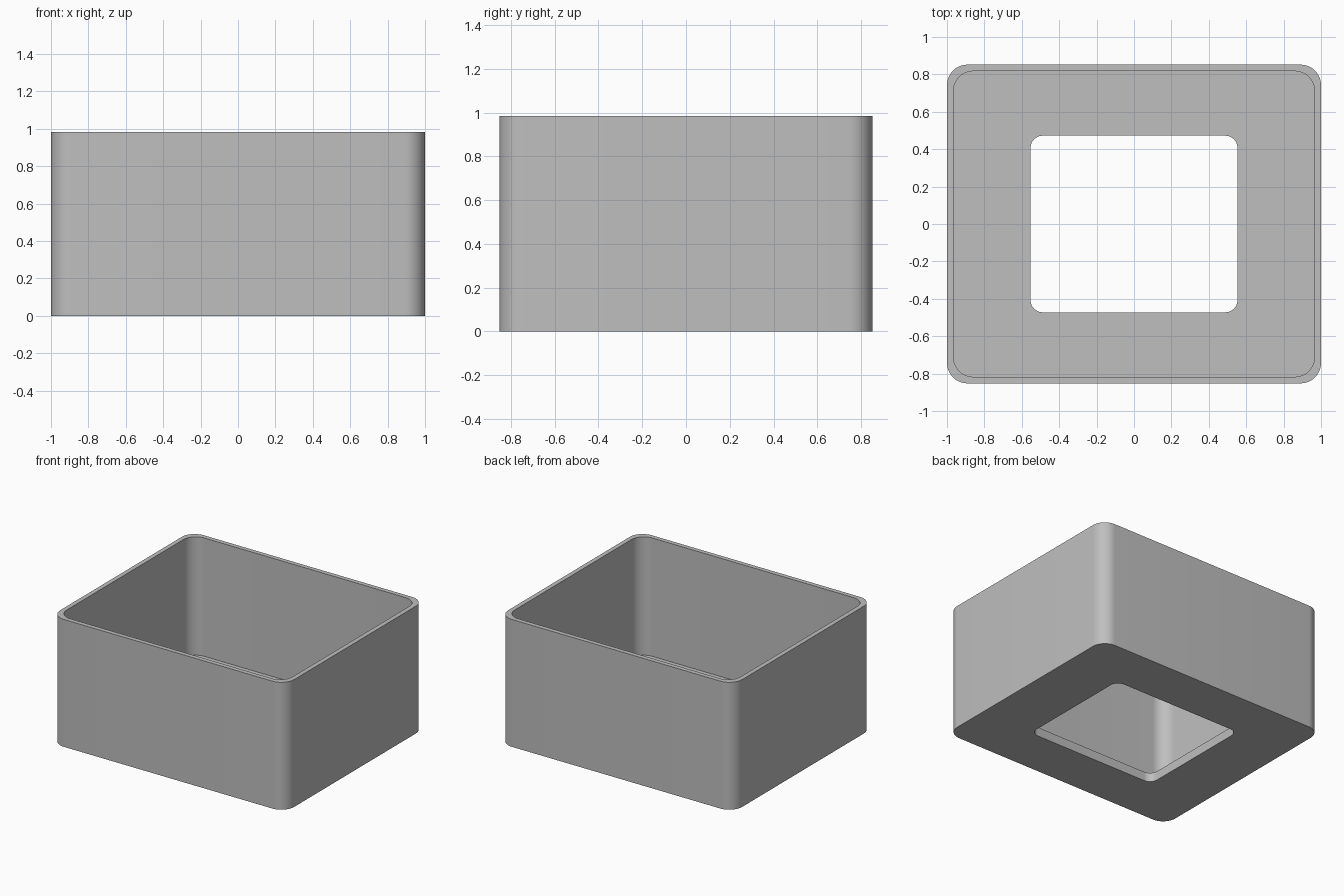
import bpy
import bmesh
from math import cos, sin, pi, radians

default = bpy.data.objects.get("Cube")
if default:
    bpy.data.objects.remove(default, do_unlink=True)

HEIGHT = 0.984
FLOOR = 0.07
ARC_STEPS = 12

grey = bpy.data.materials.new("plain_grey")
grey.use_nodes = True
colour = (0.52, 0.52, 0.52, 1.0)
grey.diffuse_color = colour
grey.node_tree.nodes["Principled BSDF"].inputs["Base Color"].default_value = colour


def rounded_loop(bm, half_x, half_y, radius, z):
    """Ring of vertices around a rounded rectangle."""
    ring = []
    corners = [(1, 1), (-1, 1), (-1, -1), (1, -1)]
    for i, (sx, sy) in enumerate(corners):
        cx, cy = sx * (half_x - radius), sy * (half_y - radius)
        for step in range(ARC_STEPS + 1):
            a = (i + step / ARC_STEPS) * pi / 2
            ring.append(bm.verts.new((cx + radius * cos(a), cy + radius * sin(a), z)))
    return ring


# Outlines of the outer wall, the inner wall and the floor opening
outer = (1.0, 0.852, 0.11)
inner = (0.965, 0.817, 0.105)
opening = (0.553, 0.472, 0.065)

# Closed section: up the outside, over the rim, down the inside, through the floor
section = [(outer, 0), (outer, HEIGHT), (inner, HEIGHT),
           (inner, FLOOR), (opening, FLOOR), (opening, 0)]

bm = bmesh.new()
rings = [rounded_loop(bm, *outline, z) for outline, z in section]
for lower, upper in zip(rings, rings[1:] + rings[:1]):
    for i in range(len(lower)):
        j = (i + 1) % len(lower)
        bm.faces.new((lower[i], lower[j], upper[j], upper[i]))
bmesh.ops.recalc_face_normals(bm, faces=bm.faces)

mesh = bpy.data.meshes.new("open_box")
bm.to_mesh(mesh)
bm.free()
mesh.materials.append(grey)
box = bpy.data.objects.new("open_box", mesh)
bpy.context.collection.objects.link(box)

# Smooth corners, crisp rims
bpy.ops.object.select_all(action="DESELECT")
box.select_set(True)
bpy.context.view_layer.objects.active = box
bpy.ops.object.shade_smooth_by_angle(angle=radians(30))
